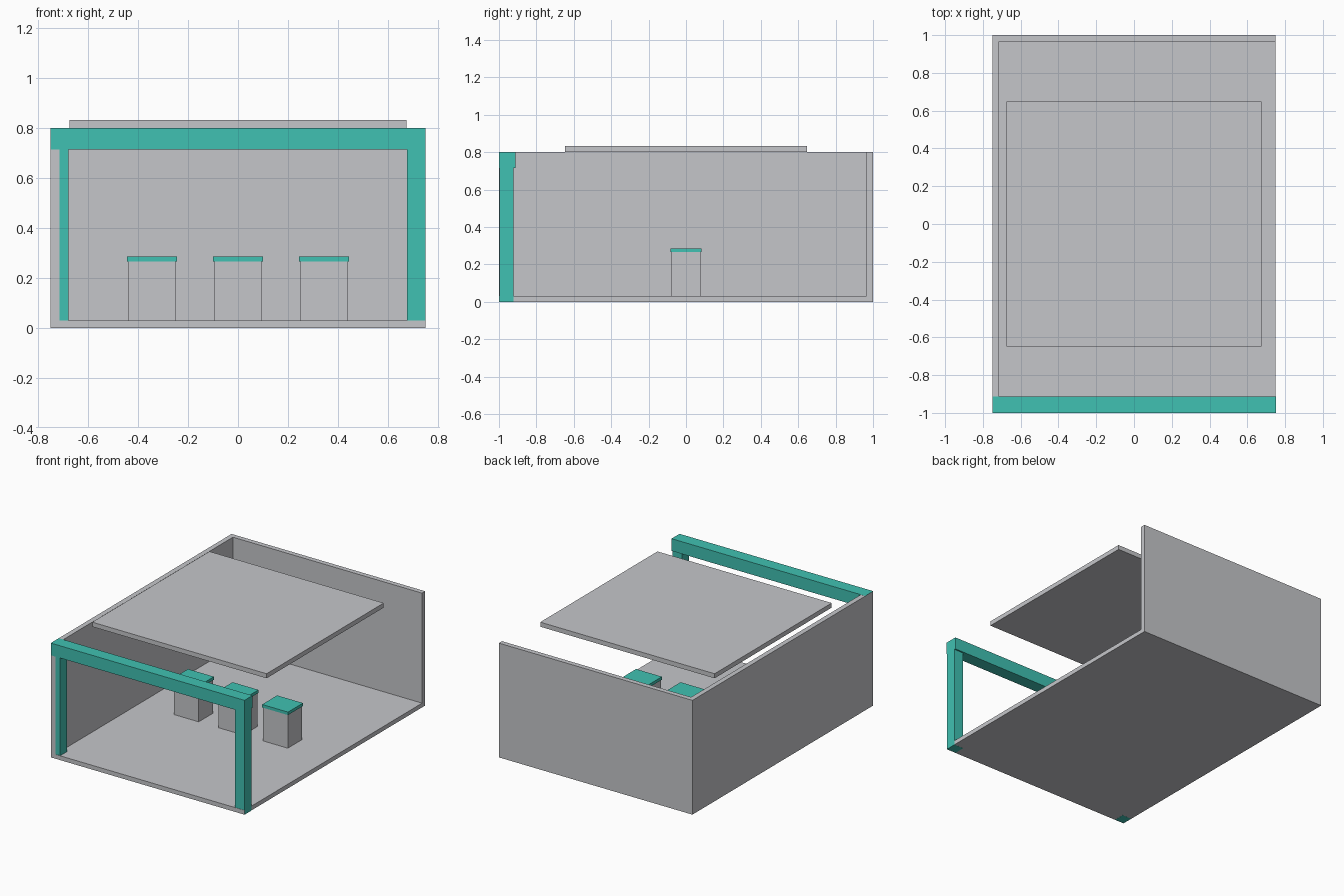
import bpy

if "Cube" in bpy.data.objects:
    bpy.data.objects.remove(bpy.data.objects["Cube"])


def material(name, rgb):
    m = bpy.data.materials.new(name)
    m.diffuse_color = (*rgb, 1.0)
    m.use_nodes = True
    m.node_tree.nodes["Principled BSDF"].inputs["Base Color"].default_value = m.diffuse_color
    return m


GREY = material("light_grey", (0.56, 0.565, 0.59))
TEAL = material("teal", (0.051, 0.533, 0.445))


def box(name, x, y, z, mat):
    """Box spanning the given (min, max) ranges."""
    bpy.ops.mesh.primitive_cube_add(size=1)
    ob = bpy.context.object
    ob.name = name
    spans = (x, y, z)
    ob.location = [(a + b) / 2 for a, b in spans]
    ob.scale = [b - a for a, b in spans]
    bpy.ops.object.transform_apply(location=True, rotation=False, scale=True)
    ob.data.materials.append(mat)
    return ob


# Room shell: floor, left wall and back wall; front and right stay open
box("floor", (-0.75, 0.75), (-1, 1), (0, 0.03), GREY)
box("left_wall", (-0.75, -0.715), (-1, 1), (0.03, 0.8), GREY)
box("back_wall", (-0.715, 0.75), (0.965, 1), (0.03, 0.8), GREY)

# Floating ceiling panel
box("ceiling_panel", (-0.675, 0.675), (-0.648, 0.648), (0.8, 0.832), GREY)

# Front frame: two posts and a beam, nudged to avoid coplanar faces
box("left_post", (-0.749, -0.678), (-0.998, -0.922), (-0.0005, 0.715), TEAL)
box("right_post", (0.677, 0.7505), (-0.998, -0.922), (-0.0005, 0.715), TEAL)
box("front_beam", (-0.7495, 0.7505), (-1.0005, -0.912), (0.715, 0.8005), TEAL)

# Row of three display stands with teal tops
for i, cx in enumerate((-0.345, 0, 0.345), 1):
    box(f"stand_base_{i}", (cx - 0.095, cx + 0.095), (-0.078, 0.078), (0.03, 0.265), GREY)
    box(f"stand_top_{i}", (cx - 0.1, cx + 0.1), (-0.083, 0.083), (0.265, 0.286), TEAL)
